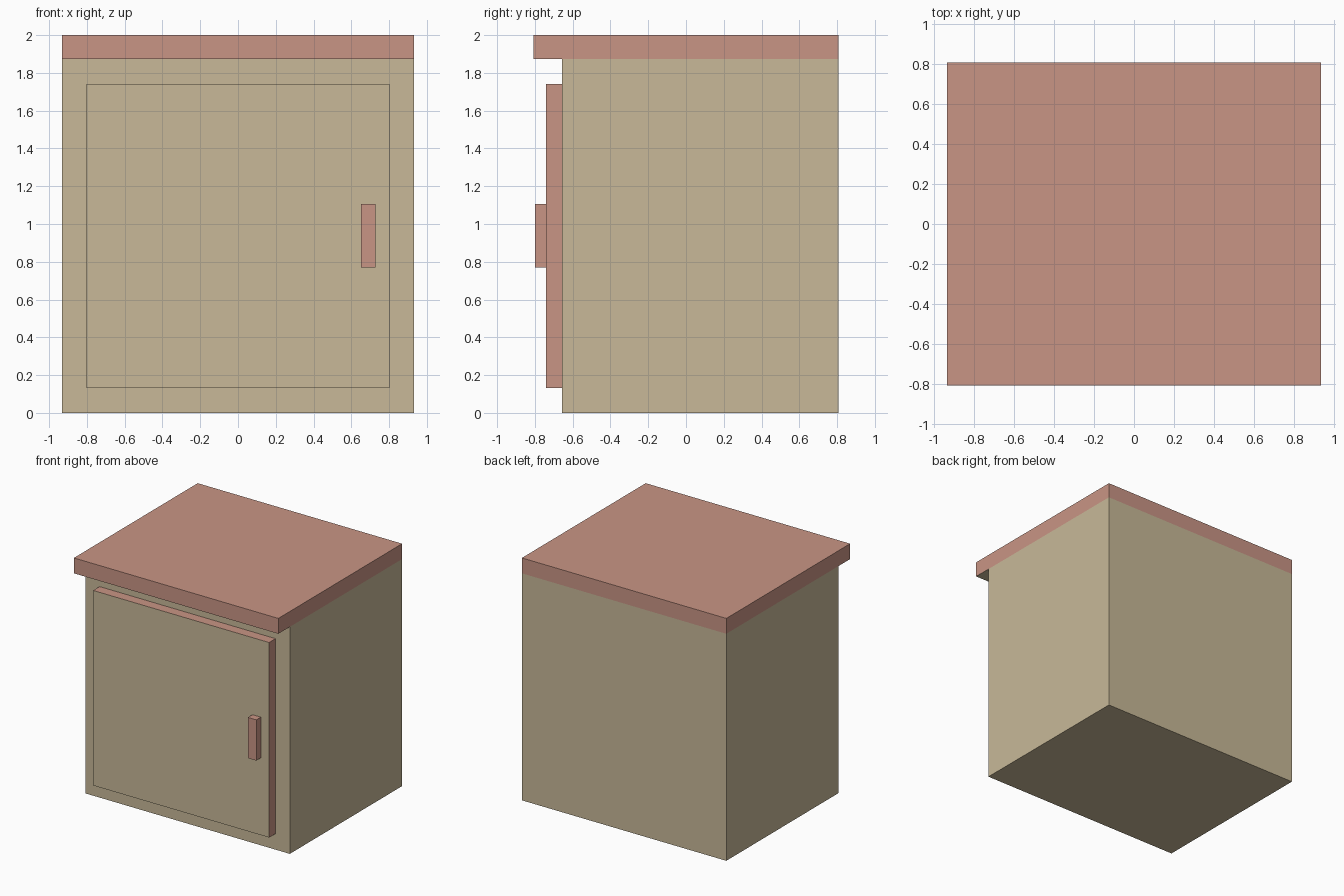
import bpy, bmesh
from mathutils import Vector

if "Cube" in bpy.data.objects:
    bpy.data.objects.remove(bpy.data.objects["Cube"])


def material(name, rgb):
    m = bpy.data.materials.new(name)
    m.diffuse_color = (*rgb, 1.0)
    m.use_nodes = True
    m.node_tree.nodes["Principled BSDF"].inputs["Base Color"].default_value = m.diffuse_color
    return m


tan = material("tan", (0.578, 0.485, 0.314))
red = material("dusty red", (0.584, 0.301, 0.235))


def box(name, lo, hi, main, accent=None, accent_dir=None):
    """Box between two corners; faces pointing along accent_dir take the accent colour."""
    lo, hi = Vector(lo), Vector(hi)
    bm = bmesh.new()
    bmesh.ops.create_cube(bm, size=1.0)
    for v in bm.verts:
        v.co = Vector((lo[i] + (v.co[i] + 0.5) * (hi[i] - lo[i]) for i in range(3)))
    bm.normal_update()
    if accent:
        for f in bm.faces:
            f.material_index = int(f.normal.dot(Vector(accent_dir)) > 0.9)
    me = bpy.data.meshes.new(name)
    bm.to_mesh(me)
    bm.free()
    me.materials.append(main)
    if accent:
        me.materials.append(accent)
    ob = bpy.data.objects.new(name, me)
    bpy.context.collection.objects.link(ob)
    return ob


W = 0.933       # half width
BACK = 0.807    # back plane
FRONT = -0.657  # carcass front plane
TOP = 1.873     # underside of the worktop

# Cabinet carcass
box("cabinet_body", (-W, FRONT, 0), (W, BACK, TOP), tan)

# Worktop overhanging the front, with a tan underside
box("worktop", (-W, -0.807, TOP), (W, BACK, 2.0), red, tan, (0, 0, -1))

# Door: tan front panel with red edges
box("door", (-0.803, -0.741, 0.132), (0.803, FRONT, 1.741), red, tan, (0, -1, 0))

# Handle
box("handle", (0.651, -0.80, 0.769), (0.727, -0.741, 1.105), red)
